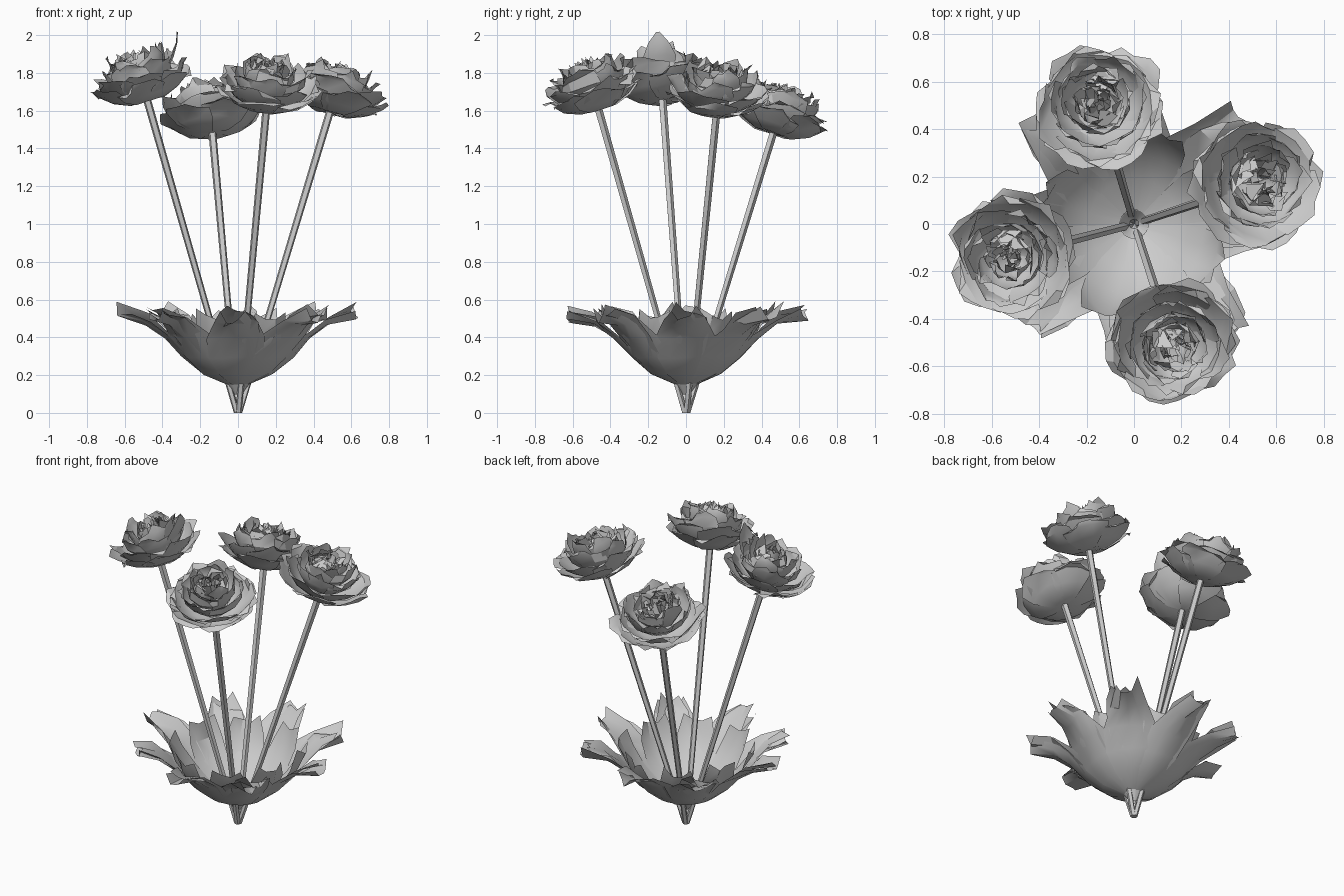
import bpy, bmesh, math, random
from mathutils import Vector, Matrix

if "Cube" in bpy.data.objects:
    bpy.data.objects.remove(bpy.data.objects["Cube"])

random.seed(7)


def lerp_profile(pts, t):
    f = t * (len(pts) - 1)
    i = min(int(f), len(pts) - 2)
    return [a + (b - a) * (f - i) for a, b in zip(pts[i], pts[i + 1])]


def add_petal(bm, prof, ang, rows, cols, lift, jit, mat=Matrix(), scale=1.0, skew=0.0):
    """Curved sheet; prof rows are (radius, height, half angle in degrees)."""
    grid = []
    for i in range(rows + 1):
        t = i / rows
        r, z, h = lerp_profile(prof, t)
        row = []
        for j in range(cols + 1):
            u = 2 * j / cols - 1
            a = ang + math.radians(h) * u
            j2 = jit * t * t
            rr = r * scale + skew * u * t * 0.5 + random.uniform(-j2, j2)
            zz = z * scale + lift * t ** 3 * u * u + skew * u * t + random.uniform(-j2, j2)
            row.append(bm.verts.new(mat @ Vector((rr * math.cos(a), rr * math.sin(a), zz))))
        grid.append(row)
    for a, b in zip(grid, grid[1:]):
        for j in range(cols):
            bm.faces.new((a[j], a[j + 1], b[j + 1], b[j]))


def finish(bm, name):
    bmesh.ops.recalc_face_normals(bm, faces=bm.faces)
    me = bpy.data.meshes.new(name)
    bm.to_mesh(me)
    bm.free()
    ob = bpy.data.objects.new(name, me)
    bpy.context.collection.objects.link(ob)
    bpy.ops.object.select_all(action='DESELECT')
    ob.select_set(True)
    bpy.context.view_layer.objects.active = ob
    bpy.ops.object.shade_smooth_by_angle(angle=math.radians(30))


# Leaf bowl: eight broad leaves narrowing to folded, spreading tips
LEAF = [(0.02, 0.10, 25), (0.06, 0.155, 30), (0.19, 0.21, 31), (0.30, 0.30, 30),
        (0.39, 0.40, 24), (0.50, 0.475, 13), (0.64, 0.50, 6)]
bm = bmesh.new()
for k in range(8):
    add_petal(bm, LEAF, k * math.pi / 4 + random.uniform(-.05, .05), 6, 4, 0.06, 0.02,
              scale=random.uniform(0.97, 1.0), skew=0.012)
# narrow inner fold on every leaf
FOLD = [(0.06, 0.16, 12), (0.19, 0.215, 17), (0.30, 0.31, 17), (0.40, 0.42, 16),
        (0.50, 0.50, 12), (0.60, 0.54, 6)]
for k in range(8):
    add_petal(bm, FOLD, k * math.pi / 4 + random.uniform(-.08, .08), 5, 3, 0.02, 0.03, skew=-0.012)
# short sepals closing the notches
SHORT = [(0.06, 0.16, 22), (0.19, 0.22, 24), (0.30, 0.31, 22), (0.37, 0.41, 18), (0.40, 0.50, 12)]
for k in range(8):
    add_petal(bm, SHORT, (k + 0.5) * math.pi / 4 + random.uniform(-.08, .08), 4, 3, 0.04, 0.02)
finish(bm, "leaf_bowl")

# Rose rings: (petal count, profile, edge lift, jitter)
RINGS = [
    (6, [(0.015, -0.01, 36), (0.10, -0.01, 38), (0.19, 0.03, 38), (0.25, 0.085, 34), (0.275, 0.105, 20)], -0.02, 0.018),
    (6, [(0.02, 0.0, 36), (0.12, 0.015, 38), (0.20, 0.075, 40), (0.24, 0.135, 36), (0.255, 0.155, 20)], -0.03, 0.02),
    (6, [(0.02, 0.02, 36), (0.12, 0.06, 40), (0.18, 0.13, 40), (0.19, 0.185, 34), (0.20, 0.215, 14)], -0.02, 0.02),
    (5, [(0.02, 0.04, 40), (0.10, 0.09, 46), (0.14, 0.16, 48), (0.14, 0.22, 38), (0.145, 0.25, 14)], -0.02, 0.02),
    (5, [(0.02, 0.06, 40), (0.08, 0.12, 48), (0.10, 0.18, 50), (0.09, 0.24, 28)], -0.02, 0.02),
    (4, [(0.01, 0.08, 50), (0.04, 0.14, 55), (0.055, 0.19, 55), (0.05, 0.24, 40)], -0.01, 0.02),
]
# name, stem tip (where the rose sits)
ROSES = [("left", (-0.48, -0.125, 1.665)), ("right", (0.485, 0.16, 1.60)),
         ("front", (0.15, -0.465, 1.62)), ("back", (-0.135, 0.46, 1.49))]

for name, tip in ROSES:
    tip = Vector(tip)
    axis = tip.normalized()
    rot = Vector((0, 0, 1)).rotation_difference(axis).to_matrix().to_4x4()
    place = Matrix.Translation(tip) @ rot

    # Rose head: overlapping coarse petals, each slightly twisted
    bm = bmesh.new()
    for n, prof, lift, jit in RINGS:
        start = random.uniform(0, 6.28)
        for k in range(n):
            add_petal(bm, prof, start + k * 2 * math.pi / n + random.uniform(-.12, .12),
                      4, 3, lift, jit, place, random.uniform(0.94, 1.05), random.uniform(-.02, .03))
    # crumpled shreds in the heart
    for k in range(20):
        r = random.uniform(0.02, 0.13)
        h = random.uniform(0.20, 0.26)
        add_petal(bm, [(r * 0.8, 0.13, 24), (r, 0.19, 28), (r * random.uniform(0.2, 1.3), h, 14)],
                  random.uniform(0, 6.28), 2, 1, 0, 0.02, place, 1.0, random.uniform(-.02, .02))
    # one tall ragged petal on the highest rose
    if name == "left":
        add_petal(bm, [(0.13, 0.10, 30), (0.20, 0.18, 26), (0.235, 0.24, 14), (0.25, 0.295, 2)],
                  0.0, 3, 3, 0, 0.004, place)
    finish(bm, name + "_rose")

    # Thin straight stem
    bm = bmesh.new()
    foot = Vector((tip.x * 0.02, tip.y * 0.02, 0.01))
    d = tip + axis * 0.03 - foot
    bmesh.ops.create_cone(bm, cap_ends=True, segments=5, radius1=0.017, radius2=0.022, depth=d.length,
                          matrix=Matrix.Translation(foot + d / 2) @ rot)
    for v in bm.verts:
        if v.co.z < 0.04:
            v.co.z = 0.0
    finish(bm, name + "_stem")
